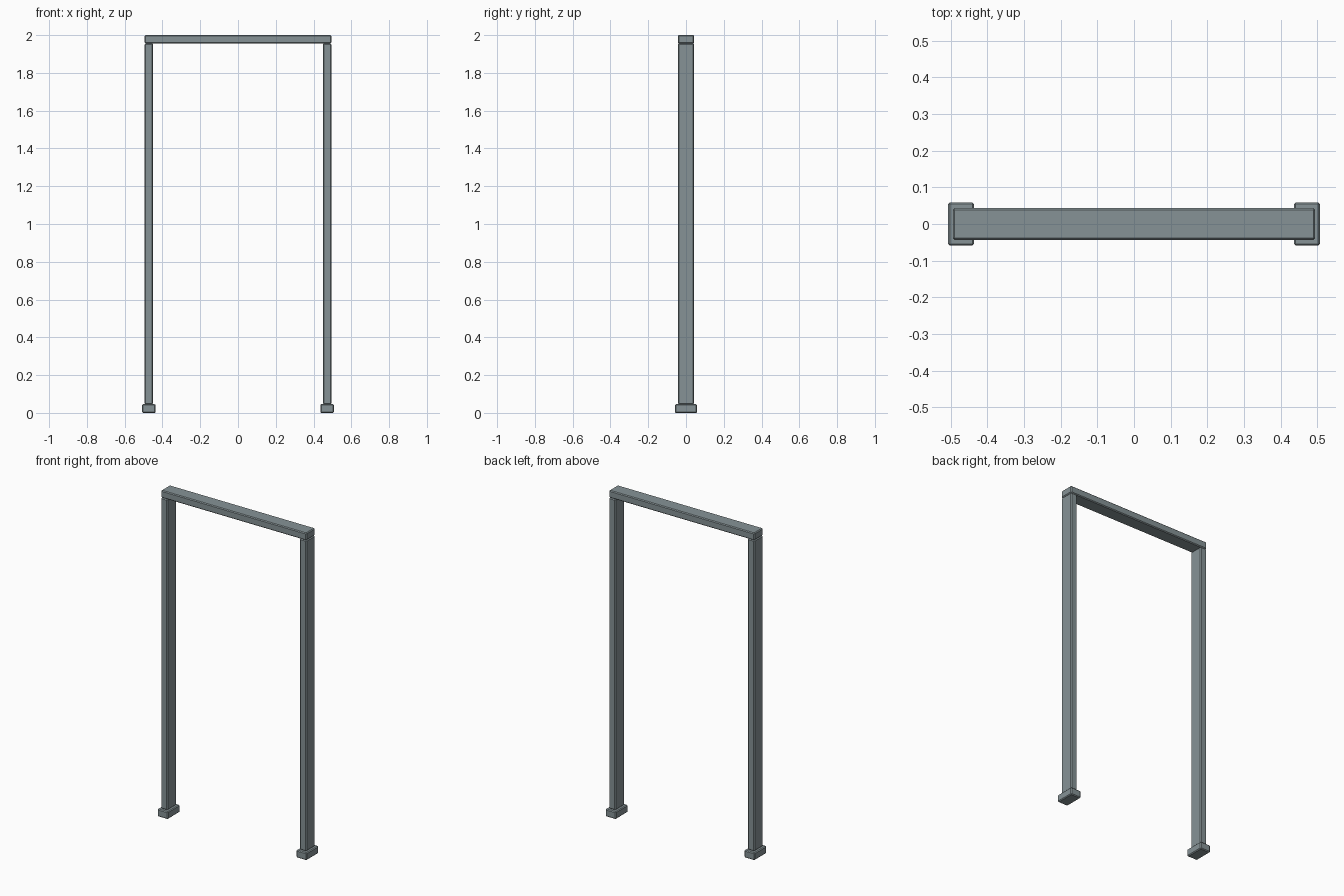
import bpy
import bmesh

cube = bpy.data.objects.get("Cube")
if cube:
    bpy.data.objects.remove(cube, do_unlink=True)

# Grey painted metal
metal = bpy.data.materials.new("blue_grey_metal")
metal.use_nodes = True
colour = (0.24, 0.29, 0.305, 1)
metal.diffuse_color = colour
metal.node_tree.nodes["Principled BSDF"].inputs["Base Color"].default_value = colour


def chamfered_box(name, low, high, chamfer=0.005):
    """Box between two corners with narrow flat chamfers."""
    bm = bmesh.new()
    bmesh.ops.create_cube(bm, size=1)
    for v in bm.verts:
        v.co = [(a + b) / 2 + c * (b - a) for a, b, c in zip(low, high, v.co)]
    bmesh.ops.bevel(bm, geom=bm.edges[:], offset=chamfer, segments=1,
                    profile=0.5, affect='EDGES')
    mesh = bpy.data.meshes.new(name)
    bm.to_mesh(mesh)
    bm.free()
    mesh.materials.append(metal)
    obj = bpy.data.objects.new(name, mesh)
    bpy.context.collection.objects.link(obj)
    return obj


OUTER, INNER, DEPTH = 0.494, 0.449, 0.043
FOOT_TOP, BEAM_BOTTOM = 0.046, 1.955

# Upright posts and their feet, one on each side
for side, sign in (("left", 1), ("right", -1)):
    x0, x1 = sorted((sign * INNER, sign * OUTER))
    chamfered_box(side + "_post", (x0, -DEPTH, FOOT_TOP), (x1, DEPTH, BEAM_BOTTOM))
    chamfered_box(side + "_foot", (x0 - 0.013, -DEPTH - 0.016, 0),
                  (x1 + 0.013, DEPTH + 0.016, FOOT_TOP))

# Top crossbeam
chamfered_box("crossbeam", (-OUTER, -DEPTH, BEAM_BOTTOM), (OUTER, DEPTH, 2))
